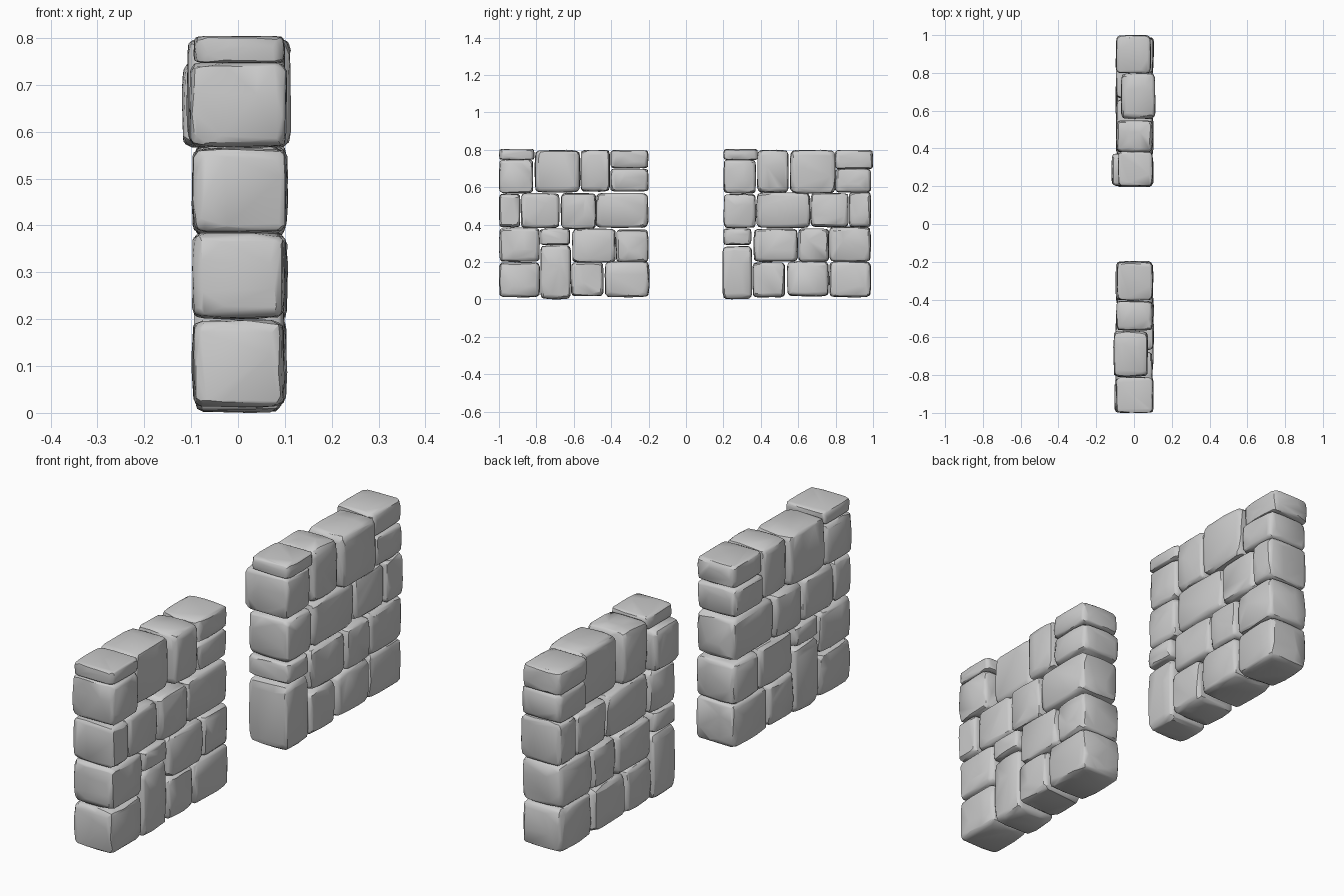
import bpy, bmesh, math, random
from mathutils import Vector

if "Cube" in bpy.data.objects:
    bpy.data.objects.remove(bpy.data.objects["Cube"])

random.seed(7)
GRID = (-1, -0.82, -0.3, 0.3, 0.82, 1)
POWER = 8


def stone(name, y0, y1, z0, z1, x0, x1):
    """Rough-hewn block: jittered rounded box wrapped in a convex hull."""
    pts = []
    for a in GRID:
        for b in GRID:
            for c in GRID:
                if max(abs(a), abs(b), abs(c)) < 1:
                    continue
                p = Vector([v + random.uniform(-0.09, 0.09) for v in (a, b, c)])
                n = sum(abs(v) ** POWER for v in p) ** (1 / POWER)
                pts.append(p / n * random.uniform(0.972, 1.0))
    # fit exactly into the block's bounds
    for i, (lo, hi) in enumerate(((x0, x1), (y0, y1), (z0, z1))):
        mn, mx = min(p[i] for p in pts), max(p[i] for p in pts)
        for p in pts:
            p[i] = lo + (p[i] - mn) / (mx - mn) * (hi - lo)
    bm = bmesh.new()
    for p in pts:
        bm.verts.new(p)
    bmesh.ops.convex_hull(bm, input=bm.verts)
    bmesh.ops.delete(bm, geom=[v for v in bm.verts if not v.link_faces], context='VERTS')
    bmesh.ops.dissolve_limit(bm, angle_limit=math.radians(4), verts=bm.verts, edges=bm.edges)
    bmesh.ops.recalc_face_normals(bm, faces=bm.faces)
    me = bpy.data.meshes.new(name)
    bm.to_mesh(me)
    bm.free()
    ob = bpy.data.objects.new(name, me)
    bpy.context.collection.objects.link(ob)
    bpy.ops.object.select_all(action='DESELECT')
    ob.select_set(True)
    bpy.context.view_layer.objects.active = ob
    bpy.ops.object.shade_smooth_by_angle(angle=math.radians(28))


# each stone: y0, y1, z0, z1 and optionally x0, x1
front_wall = [
    # bottom course
    (-1.0, -.78, .01, .20), (-.78, -.615, .0, .29), (-.615, -.44, .015, .20), (-.435, -.195, .01, .205),
    # second course
    (-1.0, -.78, .20, .385), (-.78, -.62, .29, .38), (-.61, -.375, .195, .38), (-.375, -.2, .195, .375),
    # third course
    (-1.0, -.885, .385, .565), (-.885, -.675, .38, .57), (-.67, -.48, .375, .57), (-.485, -.2, .38, .57),
    # top course
    (-1.0, -.815, .565, .75, -.105, .105), (-1.0, -.81, .745, .805, -.095, .10),
    (-.81, -.565, .57, .80, -.11, .075), (-.565, -.405, .575, .80, -.095, .10),
    (-.405, -.2, .70, .80, -.09, .10), (-.405, -.2, .575, .70),
]
back_wall = [
    # bottom course
    (.195, .355, .0, .285), (.355, .53, .01, .20), (.54, .765, .015, .205), (.765, .99, .01, .205),
    # second course
    (.20, .35, .29, .38), (.36, .60, .20, .38), (.60, .765, .20, .38), (.765, .99, .20, .39),
    # third course
    (.20, .375, .38, .565), (.375, .665, .38, .575), (.665, .87, .385, .57), (.87, .99, .385, .575),
    # top course
    (.20, .375, .565, .75, -.12, .095), (.20, .385, .745, .805, -.085, .10),
    (.38, .55, .57, .80, -.095, .10), (.555, .80, .565, .80, -.07, .115),
    (.797, 1.0, .695, .80, -.095, .09), (.797, .99, .57, .70),
]

for wall, blocks in (("front_wall", front_wall), ("back_wall", back_wall)):
    for i, (y0, y1, z0, z1, *xs) in enumerate(blocks, 1):
        if not xs:
            xs = (-.095 + random.uniform(-.004, .004), .103 + random.uniform(-.005, .005))
        stone(f"{wall}_stone_{i}", y0, y1, z0, z1, *xs)
